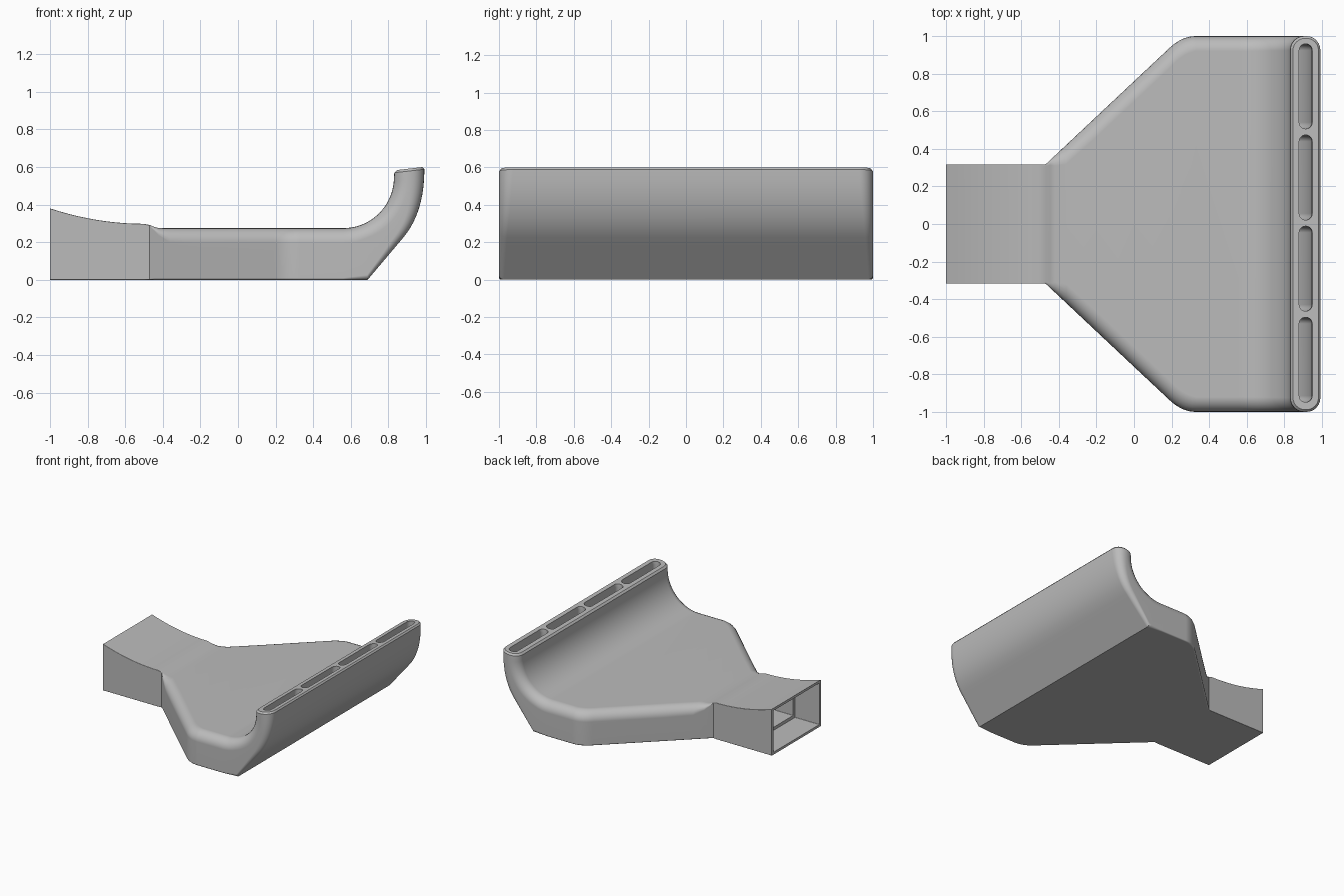
import bpy, bmesh, math
from mathutils import Vector

if "Cube" in bpy.data.objects:
    bpy.data.objects.remove(bpy.data.objects["Cube"], do_unlink=True)

grey = bpy.data.materials.new("light_grey_plastic")
grey.use_nodes = True
colour = (0.5, 0.5, 0.5, 1)
grey.diffuse_color = colour
grey.node_tree.nodes["Principled BSDF"].inputs["Base Color"].default_value = colour


def station(ox, oz, ix, iz, w, rt, rb, k=1.0):
    """One cross-section: outer/bottom point, inner/top point, half width, radii."""
    return dict(o=Vector((ox, 0, oz)), i=Vector((ix, 0, iz)), w=w, rt=rt, rb=rb, k=k)


def inset(s, t):
    u = (s["i"] - s["o"]).normalized() * t
    return dict(o=s["o"] + u, i=s["i"] - u, w=s["w"] - t * s["k"],
                rt=max(s["rt"] - t, 0.004), rb=max(s["rb"] - t, 0.004), k=s["k"])


def ring(s, cy=0.0, seg=6):
    """Rounded rectangle across the duct."""
    h = (s["i"] - s["o"]).length
    u = (s["i"] - s["o"]) / h
    pts = []
    for q in range(4):
        sy = 1 if q in (0, 3) else -1
        top = q < 2
        r = s["rt"] if top else s["rb"]
        ry = r * s["k"]
        for j in range(seg + 1):
            a = math.pi / 2 * (q + j / seg)
            y = sy * (s["w"] - ry) + ry * math.cos(a)
            v = (h - r if top else r) + r * math.sin(a)
            pts.append(s["o"] + u * v + Vector((0, cy + y, 0)))
    return pts


def loft(name, stations, cy=0.0):
    bm = bmesh.new()
    rows = [[bm.verts.new(p) for p in ring(s, cy)] for s in stations]
    n = len(rows[0])
    for a, b in zip(rows, rows[1:]):
        for j in range(n):
            bm.faces.new((a[j], a[(j + 1) % n], b[(j + 1) % n], b[j]))
    bm.faces.new(rows[0])
    bm.faces.new(rows[-1])
    bmesh.ops.recalc_face_normals(bm, faces=bm.faces)
    mesh = bpy.data.meshes.new(name)
    bm.to_mesh(mesh)
    bm.free()
    mesh.materials.append(grey)
    obj = bpy.data.objects.new(name, mesh)
    bpy.context.collection.objects.link(obj)
    return obj


def bezier(p, c, q, t):
    return [(1 - t) ** 2 * a + 2 * t * (1 - t) * b + t * t * d for a, b, d in zip(p, c, q)]


# Inlet: square-edged tube with a scooped roof
def inlet(x):
    return station(x, 0, x, 0.298 + 0.082 * ((-0.5 - x) / 0.5) ** 2, 0.318, 0.003, 0.003)


inlet_part = [inlet(-1 + 0.05 * i) for i in range(11)]

# Flare: widens in plan, edges grow rounder
flare = []
for x, z, r in ((-0.47, 0.292, 0.006), (-0.445, 0.281, 0.02), (-0.42, 0.275, 0.04),
                (-0.36, 0.275, 0.075), (-0.2, 0.275, 0.08), (0, 0.275, 0.08)):
    flare.append(station(x, 0, x, z, 0.318 + (x + 0.47) * 0.94, r, min(r, 0.01), 1.37))
for i in range(9):
    x, w = bezier((0.19, 0.938), (0.256, 1), (0.33, 1), i / 8)
    flare.append(station(x, 0, x, 0.275, w, 0.08, 0.01, 1.37 - 0.37 * i / 8))

# Bend: turns upward to the mouth
bend = []
STEPS = 20
for i in range(STEPS + 1):
    s = i / STEPS
    a = s * math.pi / 2
    if s <= 0.25:
        ox, oz = 0.56 + 0.13 * s / 0.25, 0
    elif s <= 0.5:
        t = (s - 0.25) / 0.25
        ox, oz = 0.69 + 0.19 * t, 0.225 * t
    else:
        ox, oz = bezier((0.88, 0.225), (0.99, 0.357), (0.992, 0.58), (s - 0.5) / 0.5)
    bend.append(station(ox, oz, 0.56 + 0.27 * math.sin(a), 0.545 - 0.27 * math.cos(a),
                        1, 0.08 - 0.005 * s, 0.01 + 0.065 * s))

# Mouth: short lip with a chamfered rim
rim = station(0.982, 0.6, 0.846, 0.584, 0.988, 0.064, 0.064)
lip = [station(0.992, 0.588, 0.832, 0.57, 1, 0.075, 0.075), rim]
beyond = station(0.982, 0.68, 0.846, 0.664, 0.988, 0.064, 0.064)

duct = loft("duct_body", inlet_part + flare + bend + lip)

# Hollow parts: inlet socket, main chamber, four outlet slots
cutters = [loft("socket_cutter", [inset(inlet(-1.06 + 0.04 * i), 0.02) for i in range(8)]),
           loft("chamber_cutter", [inset(s, 0.045) for s in
                                   [inlet(-0.81)] + inlet_part[4:] + flare + bend[:12]])]
for n in range(4):
    path = []
    for s in bend[9:] + lip + [beyond]:
        c = inset(s, ((s["i"] - s["o"]).length - 0.07) / 2)
        c.update(w=0.226, rt=0.034, rb=0.034)
        path.append(c)
    cutters.append(loft("slot_cutter", path, 0.005 + 0.485 * (n - 1.5)))

bpy.ops.object.select_all(action='DESELECT')
bpy.context.view_layer.objects.active = duct
duct.select_set(True)
for c in cutters:
    c.hide_render = True
    mod = duct.modifiers.new("hollow", 'BOOLEAN')
    mod.operation = 'DIFFERENCE'
    mod.solver = 'EXACT'
    mod.object = c
    bpy.ops.object.modifier_apply(modifier=mod.name)
for c in cutters:
    bpy.data.objects.remove(c, do_unlink=True)

# Smooth shading with sharp rims
bpy.ops.object.shade_smooth_by_angle(angle=math.radians(28))
wn = duct.modifiers.new("even_shading", 'WEIGHTED_NORMAL')
wn.keep_sharp = True
